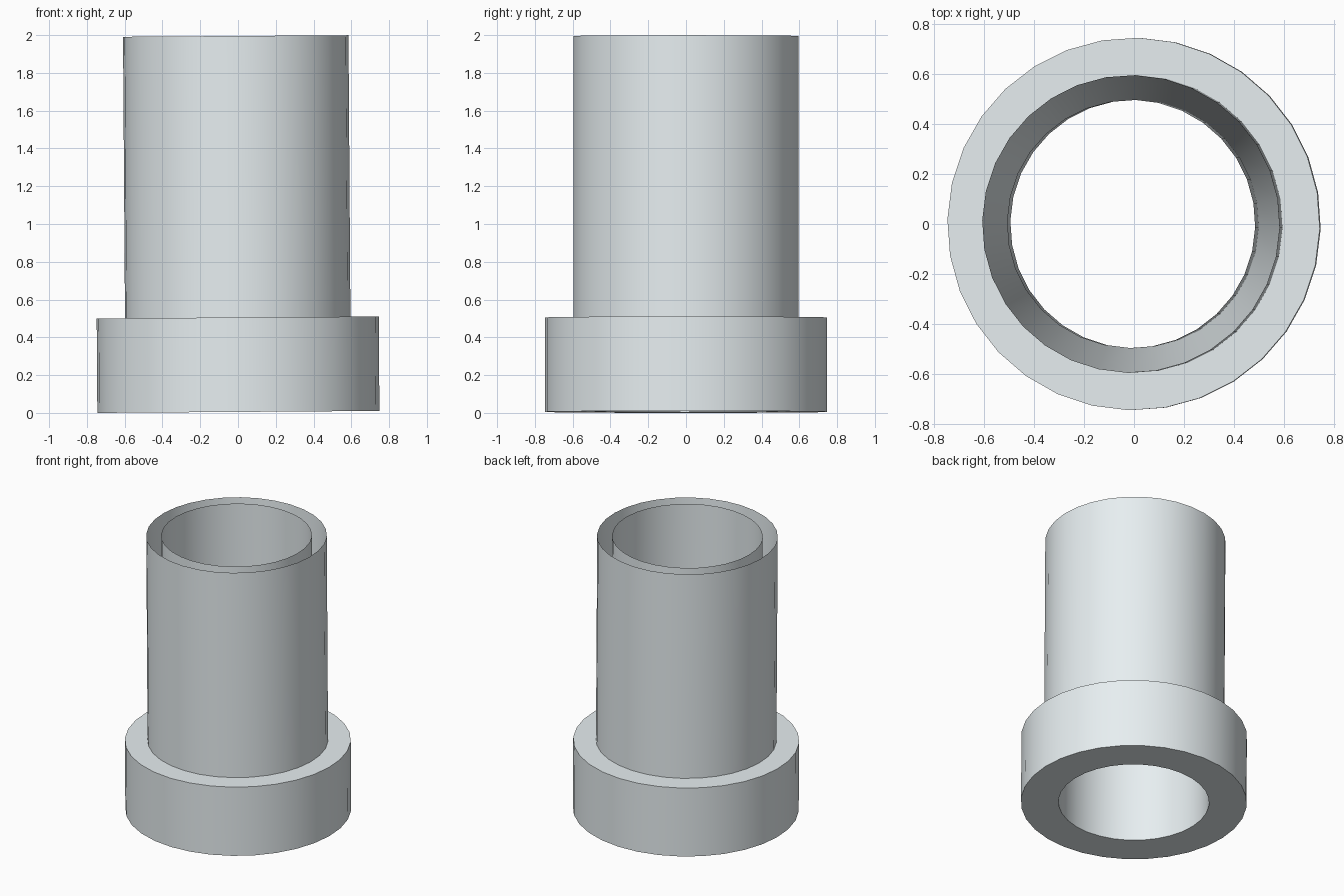
import bpy, bmesh, math

if "Cube" in bpy.data.objects:
    bpy.data.objects.remove(bpy.data.objects["Cube"])

SIDES = 32
TILT = math.radians(-0.4)      # the part leans very slightly to the left
TURN = math.radians(-1.5)      # facet offset around the axis
H = 1.99                       # length along the axis
FLANGE_R, TUBE_R, BORE_R = 0.747, 0.597, 0.498
FLANGE_H = 0.5

# Pale, slightly cool metal
metal = bpy.data.materials.new("pale_metal")
metal.diffuse_color = (0.80, 0.86, 0.88, 1)
metal.use_nodes = True
metal.node_tree.nodes["Principled BSDF"].inputs["Base Color"].default_value = metal.diffuse_color


def lathe(name, profile):
    """Revolve an open (radius, height) profile around z."""
    bm = bmesh.new()
    rings = []
    for r, z in profile:
        angles = [TURN + math.tau * i / SIDES for i in range(SIDES)]
        rings.append([bm.verts.new((r * math.cos(a), r * math.sin(a), z)) for a in angles])
    for lo, hi in zip(rings, rings[1:]):
        for i in range(SIDES):
            j = (i + 1) % SIDES
            bm.faces.new((lo[i], lo[j], hi[j], hi[i]))
    mesh = bpy.data.meshes.new(name)
    bm.to_mesh(mesh)
    bm.free()
    mesh.materials.append(metal)
    ob = bpy.data.objects.new(name, mesh)
    bpy.context.collection.objects.link(ob)
    ob.rotation_euler.y = TILT
    ob.location = (0.002, 0, FLANGE_R * math.sin(-TILT))
    bpy.ops.object.select_all(action='DESELECT')
    ob.select_set(True)
    bpy.context.view_layer.objects.active = ob
    bpy.ops.object.shade_smooth_by_angle(angle=math.radians(30))
    return ob


# Bore wall, bottom ring, flange and outer tube wall (rim left open)
lathe("flanged_tube", [(BORE_R, H), (BORE_R, 0), (FLANGE_R, 0),
                       (FLANGE_R, FLANGE_H), (TUBE_R, FLANGE_H), (TUBE_R, H)])

# Tapered lining between the outer rim and the foot of the bore
lathe("tapered_lining", [(TUBE_R, H), (BORE_R, 0)])
